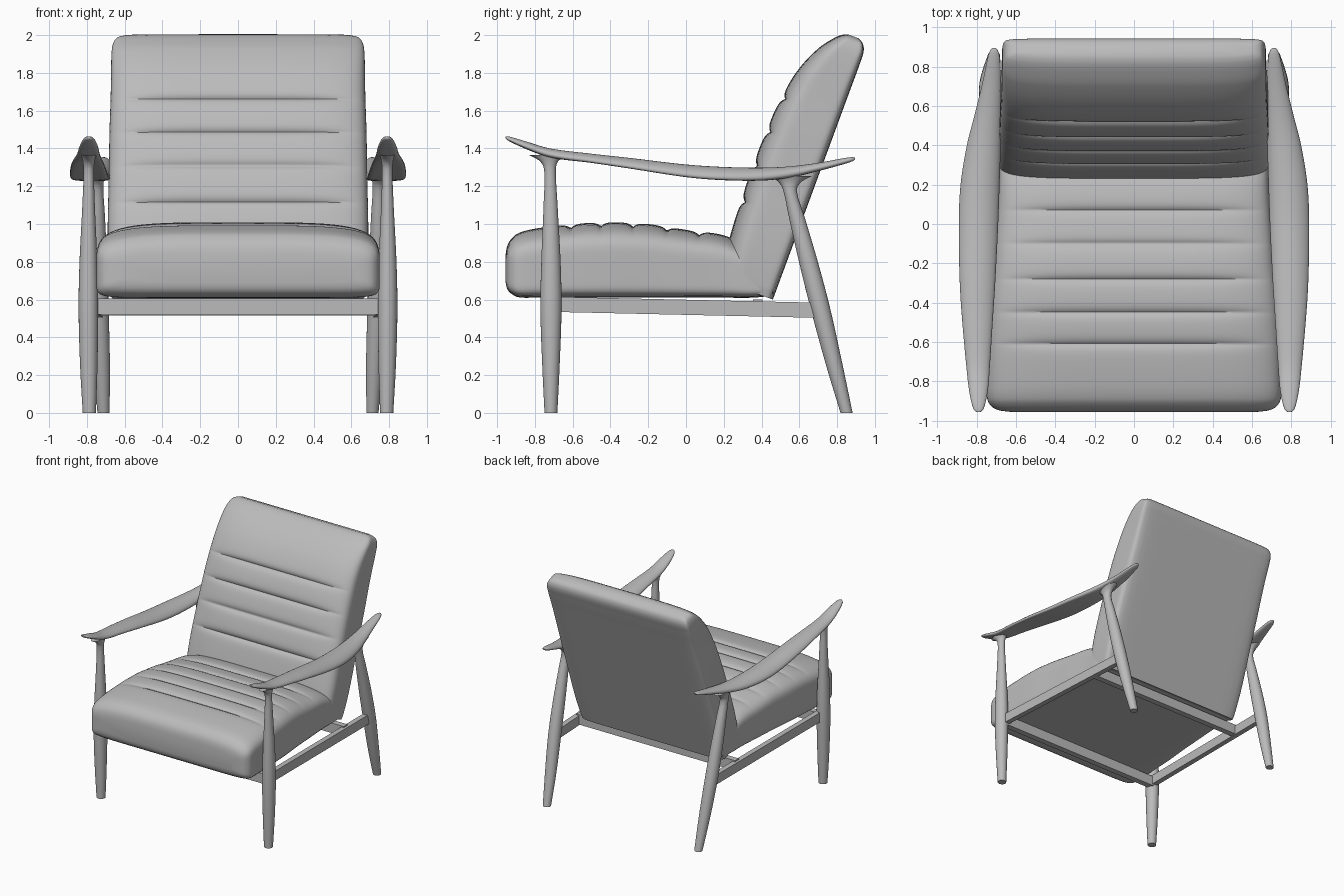
import bpy, bmesh, math
from mathutils import Vector

if "Cube" in bpy.data.objects:
    bpy.data.objects.remove(bpy.data.objects["Cube"])

grey = bpy.data.materials.new("plain grey")
grey.diffuse_color = (0.5, 0.5, 0.5, 1)
grey.use_nodes = True
grey.node_tree.nodes["Principled BSDF"].inputs["Base Color"].default_value = grey.diffuse_color


def sample(keys, s):
    """Smooth (Hermite) lookup of a key table whose first column is the parameter."""
    i = max(k for k in range(len(keys) - 1) if keys[k][0] <= s + 1e-9)
    a, b = keys[i], keys[i + 1]
    p, q = keys[max(i - 1, 0)], keys[min(i + 2, len(keys) - 1)]
    h = b[0] - a[0]
    t = (s - a[0]) / h
    out = []
    for c in range(1, len(a)):
        m0 = (b[c] - p[c]) / (b[0] - p[0]) * h
        m1 = (q[c] - a[c]) / (q[0] - a[0]) * h
        out.append((2*t**3 - 3*t*t + 1) * a[c] + (t**3 - 2*t*t + t) * m0
                   + (3*t*t - 2*t**3) * b[c] + (t**3 - t*t) * m1)
    return out


def stations(keys, step):
    """Parameters that hit every key, no further apart than step."""
    out = []
    for a, b in zip(keys, keys[1:]):
        n = max(2, math.ceil((b[0] - a[0]) / step))
        out += [a[0] + (b[0] - a[0]) * k / n for k in range(n)]
    return out + [keys[-1][0]]


def loft(name, rings, angle=50):
    bm = bmesh.new()
    rows = [[bm.verts.new(p) for p in r] for r in rings]
    n = len(rows[0])
    for a, b in zip(rows, rows[1:]):
        for i in range(n):
            bm.faces.new((a[i], a[(i + 1) % n], b[(i + 1) % n], b[i]))
    bm.faces.new(rows[0][::-1])
    bm.faces.new(rows[-1])
    bmesh.ops.recalc_face_normals(bm, faces=bm.faces)
    me = bpy.data.meshes.new(name)
    bm.to_mesh(me)
    bm.free()
    ob = bpy.data.objects.new(name, me)
    bpy.context.collection.objects.link(ob)
    me.materials.append(grey)
    bpy.ops.object.select_all(action='DESELECT')
    ob.select_set(True)
    bpy.context.view_layer.objects.active = ob
    bpy.ops.object.shade_smooth_by_angle(angle=math.radians(angle))
    return ob


def square(n):
    """Points around a unit square."""
    side = [-1 + 2 * k / n for k in range(n)]
    return ([(u, -1) for u in side] + [(1, v) for v in side]
            + [(-u, 1) for u in side] + [(-1, -v) for v in side])


def pad(name, keys, grooves, depth, place, n_face, n_under):
    """Quilted cushion: rounded-box rings (half width, low, high) with stitched grooves."""
    rings = []
    for s in stations(keys, 0.008):
        w, lo, hi = sample(keys, s)
        dip = depth * sum(math.exp(-abs(s - g) / 0.02) for g in grooves)
        ring = []
        for u, v in square(22):
            n = n_face if v > 0 else n_under
            r = (abs(u) ** n + abs(v) ** n) ** (-1 / n)
            x, h = u * r, v * r
            fade = max(0, 1 - abs(x) ** 6) if v > 0 else 0
            ring.append(place(x * w, s, (lo + hi) / 2 + h * (hi - lo) / 2 - dip * fade * max(h, 0) ** 4))
        rings.append(ring)
    return loft(name, rings)


# seat cushion: y, half width, bottom, top
seat = [(-.955, .62, .69, .84), (-.948, .68, .66, .88), (-.93, .72, .635, .915), (-.89, .745, .613, .95),
        (-.8, .75, .61, .975), (-.6, .745, .61, 1.0), (-.4, .735, .61, 1.01), (-.2, .715, .61, 1.0),
        (0, .70, .61, .97), (.2, .685, .61, .94), (.35, .68, .61, .87), (.46, .67, .62, .8)]
pad("seat_cushion", seat, (-.61, -.45, -.28, -.10, .07), .022,
    lambda x, s, h: (x, s, h), 4, 12)

# back cushion, lofted along the reclined line: distance, half width, rear, front
up, out = Vector((0, .346, .938)), Vector((0, -.938, .346))
back = [(0, .67, 0, .27), (.05, .68, 0, .30), (.25, .69, 0, .33), (.6, .685, 0, .345), (.89, .68, 0, .34),
        (1.05, .675, 0, .325), (1.2, .672, 0, .292), (1.33, .67, 0, .235), (1.40, .662, .004, .185),
        (1.44, .64, .025, .145), (1.455, .60, .055, .115)]
pad("back_cushion", back, (.433, .635, .827, 1.019), .024,
    lambda x, s, h: Vector((x, .46, .6)) + up * s + out * h, 4.5, 14)


def mirrored(name, rings, angle=50):
    for side, sx in (("right", 1), ("left", -1)):
        loft(f"{side}_{name}", [[(sx * x, y, z) for x, y, z in r] for r in rings], angle)


def turned(name, keys):
    """Turned leg: z, centre x, centre y, radius x, radius y."""
    rings = []
    for z in stations(keys, .05):
        cx, cy, rx, ry = sample(keys, z)
        rings.append([(cx + rx * math.cos(k * math.tau / 24), cy + ry * math.sin(k * math.tau / 24), z)
                      for k in range(24)])
    mirrored(name, rings)


# legs, flaring into the arms
turned("front_leg", [(0, .787, -.715, .035, .034), (.25, .79, -.715, .046, .046), (.55, .792, -.715, .052, .056),
                     (.8, .792, -.715, .047, .051), (1.1, .791, -.717, .033, .037), (1.29, .79, -.72, .027, .031),
                     (1.335, .79, -.725, .032, .05), (1.365, .79, -.73, .04, .10)])
turned("rear_leg", [(0, .712, .85, .032, .032), (.25, .722, .786, .044, .044), (.55, .735, .712, .05, .052),
                    (.8, .74, .648, .047, .05), (1.05, .743, .583, .038, .041), (1.18, .745, .55, .032, .036),
                    (1.225, .745, .55, .034, .062), (1.255, .747, .555, .045, .115)])

# armrests: y, centre x, half width, centre z, half thickness
arm = [(-.955, .79, .010, 1.458, .006), (-.94, .79, .026, 1.452, .012), (-.85, .79, .047, 1.418, .020),
       (-.72, .792, .060, 1.376, .024), (-.5, .795, .077, 1.348, .024), (-.3, .795, .09, 1.323, .027),
       (0, .79, .10, 1.283, .032), (.2, .782, .099, 1.268, .034), (.4, .763, .086, 1.264, .034),
       (.55, .743, .068, 1.275, .030), (.7, .724, .05, 1.302, .022), (.85, .712, .030, 1.336, .015),
       (.885, .711, .018, 1.344, .010), (.895, .711, .007, 1.347, .004)]
rings = []
for y in stations(arm, .03):
    cx, w, cz, t = sample(arm, y)
    ring = []
    for k in range(32):
        c, s = math.cos(k * math.tau / 32), math.sin(k * math.tau / 32)
        ring.append((cx + w * c, y, cz + t * math.copysign(abs(s) ** .85, s) - 2.2 * w * w * c * c))
    rings.append(ring)
mirrored("armrest", rings)


def bar(x0, x1, y, z0, z1, d):
    return [[(x, y - d, z0), (x, y + d, z0), (x, y + d, z1), (x, y - d, z1)] for x in (x0, x1)]


# frame rails under the seat
mirrored("side_rail", [[(x - .022, y, z), (x + .022, y, z), (x + .022, y, z + .08), (x - .022, y, z + .08)]
                       for x, y, z in ((.775, -.715, .535), (.735, .715, .503))], 30)
loft("front_rail", bar(-.77, .77, -.69, .52, .605, .025), 30)
loft("rear_rail", bar(-.745, .745, .38, .515, .60, .025), 30)
